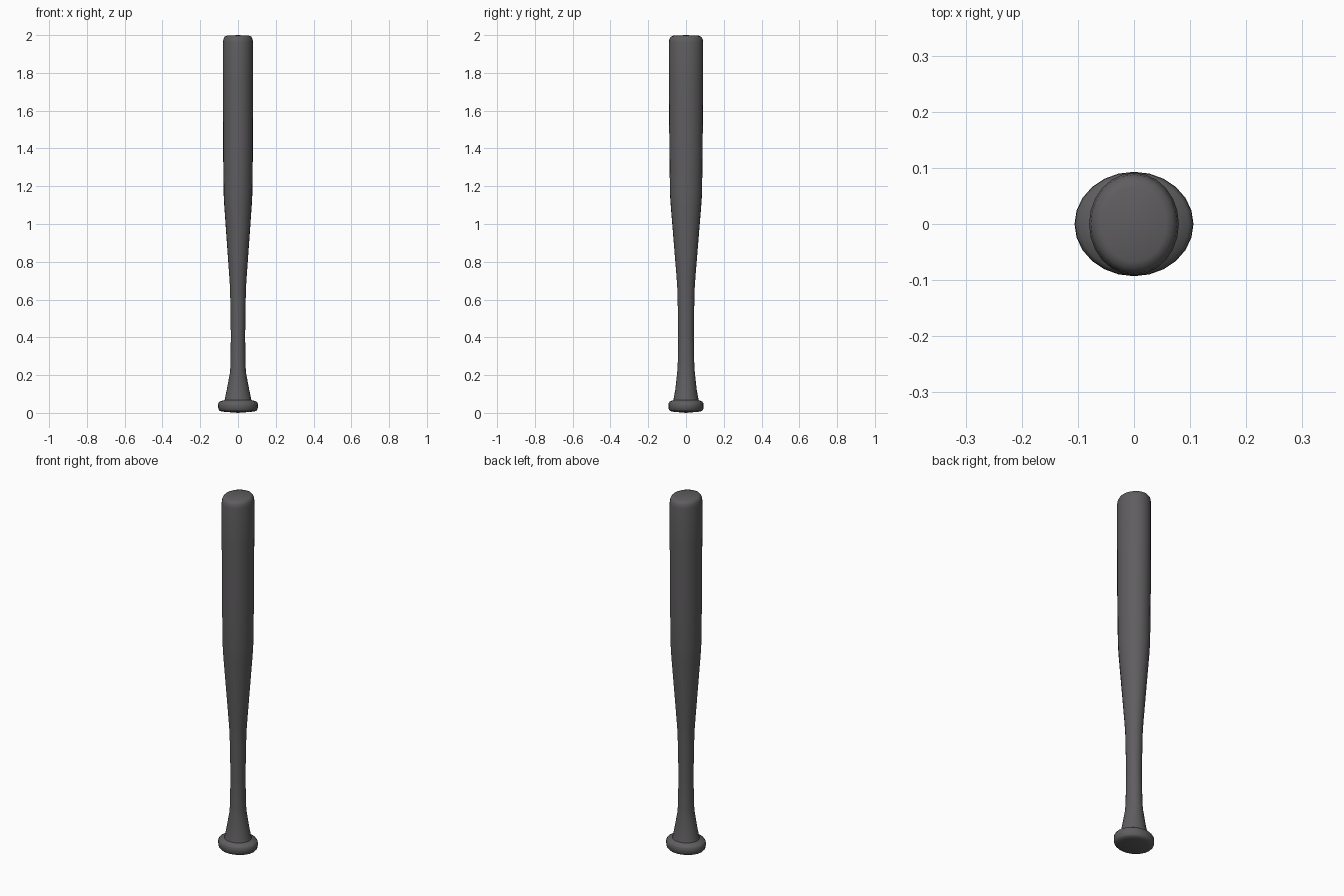
import bpy
import bmesh
import math

cube = bpy.data.objects.get("Cube")
if cube:
    bpy.data.objects.remove(cube, do_unlink=True)

SIDES = 24

grey = bpy.data.materials.new("dark grey")
grey.use_nodes = True
colour = (0.115, 0.11, 0.115, 1)
grey.diffuse_color = colour
grey.node_tree.nodes["Principled BSDF"].inputs["Base Color"].default_value = colour


def lathe(name, profile, bottom, top):
    """Join oval rings (height, x radius, y radius) and close both ends to a point."""
    bm = bmesh.new()
    rings = []
    for z, rx, ry in profile:
        angles = [2 * math.pi * i / SIDES for i in range(SIDES)]
        rings.append([bm.verts.new((rx * math.cos(a), ry * math.sin(a), z)) for a in angles])
    low, high = bm.verts.new((0, 0, bottom)), bm.verts.new((0, 0, top))
    for i in range(SIDES):
        j = (i + 1) % SIDES
        for a, b in zip(rings, rings[1:]):
            bm.faces.new((a[i], a[j], b[j], b[i]))
        bm.faces.new((low, rings[0][j], rings[0][i]))
        bm.faces.new((high, rings[-1][i], rings[-1][j]))
    mesh = bpy.data.meshes.new(name)
    bm.to_mesh(mesh)
    bm.free()
    mesh.materials.append(grey)
    obj = bpy.data.objects.new(name, mesh)
    bpy.context.collection.objects.link(obj)
    bpy.ops.object.select_all(action='DESELECT')
    obj.select_set(True)
    bpy.context.view_layer.objects.active = obj
    bpy.ops.object.shade_smooth_by_angle(angle=math.radians(50))
    return obj


# Knob, flared grip, handle, taper and barrel in one turned piece
knob = [(0.006, 0.075, 0.066), (0.01, 0.096, 0.085), (0.018, 0.103, 0.091),
        (0.035, 0.106, 0.093), (0.05, 0.105, 0.092), (0.06, 0.098, 0.086)]
grip = [(0.068, 0.071, 0.067), (0.12, 0.06, 0.057), (0.21, 0.043, 0.047),
        (0.25, 0.04, 0.044), (0.4, 0.038, 0.041), (0.5, 0.039, 0.042)]
barrel = [(0.66, 0.042, 0.046), (0.72, 0.046, 0.05), (1.1, 0.073, 0.081),
          (1.16, 0.076, 0.085), (1.4, 0.079, 0.088), (1.75, 0.08, 0.091),
          (1.96, 0.08, 0.091), (1.98, 0.077, 0.088), (1.992, 0.07, 0.08),
          (1.997, 0.058, 0.067)]
lathe("bat", knob + grip + barrel, 0, 2)
